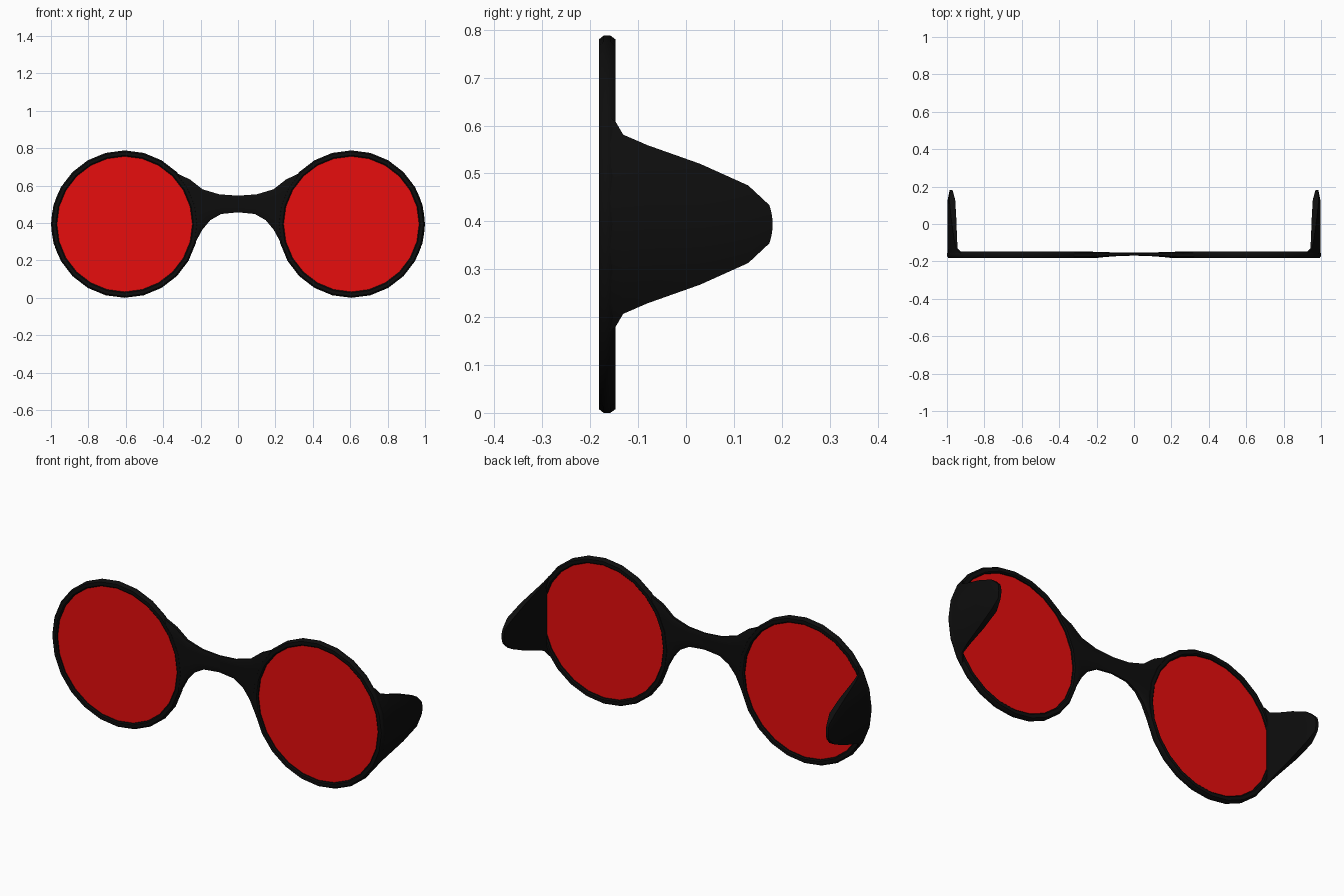
import bpy, bmesh
from math import sin, cos, pi, sqrt, radians
from mathutils import Matrix

if "Cube" in bpy.data.objects:
    bpy.data.objects.remove(bpy.data.objects["Cube"])

CX, CZ, R, YC = 0.606, 0.394, 0.394, -0.165   # lens centre, rim radius, rim plane
SIDES = 24


def material(name, colour):
    m = bpy.data.materials.new(name)
    m.diffuse_color = colour
    m.use_nodes = True
    m.node_tree.nodes["Principled BSDF"].inputs["Base Color"].default_value = m.diffuse_color
    return m


black = material("black", (0.004, 0.004, 0.004, 1))
red = material("red", (0.8, 0.004, 0.004, 1))


def finish(name, bm, mat):
    bmesh.ops.recalc_face_normals(bm, faces=bm.faces)
    me = bpy.data.meshes.new(name)
    bm.to_mesh(me)
    bm.free()
    me.materials.append(mat)
    ob = bpy.data.objects.new(name, me)
    bpy.context.collection.objects.link(ob)
    bpy.ops.object.select_all(action='DESELECT')
    ob.select_set(True)
    bpy.context.view_layer.objects.active = ob
    bpy.ops.object.shade_smooth_by_angle(angle=radians(40))
    return ob


def loft(name, rings, mat, closed=False):
    """Skin closed rings of points; cap the ends unless the loft is closed."""
    bm = bmesh.new()
    vs = [[bm.verts.new(p) for p in ring] for ring in rings]
    n = len(vs[0])
    pairs = list(zip(vs, vs[1:])) + ([(vs[-1], vs[0])] if closed else [])
    for a, b in pairs:
        for i in range(n):
            j = (i + 1) % n
            bm.faces.new((a[i], a[j], b[j], b[i]))
    if not closed:
        half = n // 2
        for ring in (vs[0], vs[-1]):
            for i in range(half - 1):
                bm.faces.new((ring[i], ring[i + 1], ring[n - 2 - i], ring[n - 1 - i]))
    return finish(name, bm, mat)


# rim cross-section: radius, y
RIM = [(R, -0.172), (R, -0.158), (0.386, -0.147), (0.368, -0.147),
       (0.362, -0.153), (0.362, -0.177), (0.368, -0.182), (0.386, -0.182)]

# temple stations: y, half height, outer inset, inner x
TEMPLE = [(-0.160, 0.225, 0.003, 0.950), (-0.147, 0.214, 0.003, 0.945),
          (-0.131, 0.187, 0.002, 0.945), (-0.080, 0.165, 0.002, 0.946),
          (0.030, 0.126, 0.002, 0.950), (0.130, 0.081, 0.004, 0.956),
          (0.174, 0.040, 0.014, 0.970)]


def temple_ring(s, y, h, inset, inner):
    outer_pts, inner_pts = [], []
    for k in range(9):
        dz = h * (k / 4 - 1)
        xo = CX + sqrt(R * R - dz * dz) - inset
        edge = 0.008 if k in (0, 8) else 0.014
        xi = min(inner, xo - edge)
        yy = y + (0.007 * (1 - (k / 4 - 1) ** 2) if y > 0.17 else 0)
        outer_pts.append((s * xo, yy, CZ + dz))
        inner_pts.append((s * xi, yy, CZ + dz))
    return outer_pts + inner_pts[::-1]


for s, side in ((-1, "left"), (1, "right")):
    # rim
    loft(side + "_rim",
         [[(s * CX + r * cos(2 * pi * i / SIDES), y, CZ + r * sin(2 * pi * i / SIDES))
           for r, y in RIM] for i in range(SIDES)], black, closed=True)
    # lens
    bm = bmesh.new()
    bmesh.ops.create_cone(bm, cap_ends=True, segments=SIDES, radius1=0.366, radius2=0.366,
                          depth=0.01, matrix=Matrix.Translation((s * CX, YC, CZ))
                          @ Matrix.Rotation(pi / 2, 4, 'X') @ Matrix.Rotation(pi / 2, 4, 'Z'))
    finish(side + "_lens", bm, red)
    # short tapering temple
    loft(side + "_temple", [temple_ring(s, *st) for st in TEMPLE], black)

# bridge stations: upper x,z, lower x,z, half thickness
BRIDGE = [(0.0, 0.546, 0.0, 0.457, 0.008), (0.10, 0.553, 0.09, 0.448, 0.010),
          (0.19, 0.580, 0.148, 0.415, 0.013), (0.256, 0.632, 0.190, 0.365, 0.016)]


def bridge_ring(s, line, ht, yc):
    def edge(k):
        return ht * (0.55 if k in (0, len(line) - 1) else 1)
    front = [(s * x, yc - edge(k), z) for k, (x, z) in enumerate(line)]
    back = [(s * x, yc + edge(k), z) for k, (x, z) in enumerate(line)]
    return front + back[::-1]


T = [0, 0.1, 0.3, 0.5, 0.7, 0.9, 1]
half = []
for ux, uz, lx, lz, ht in BRIDGE:
    line = [(ux + (lx - ux) * t, uz + (lz - uz) * t) for t in T]
    half.append((line, ht, -0.161 - 0.004 * (ht - 0.008) / 0.008))
# last station follows the rim
arc = [radians(131 + 80 * t) for t in T]
half.append(([(CX + 0.379 * cos(a), CZ + 0.379 * sin(a)) for a in arc], 0.0165, YC))

loft("bridge", [bridge_ring(-1, *h) for h in half[:0:-1]]
     + [bridge_ring(1, *h) for h in half], black)
